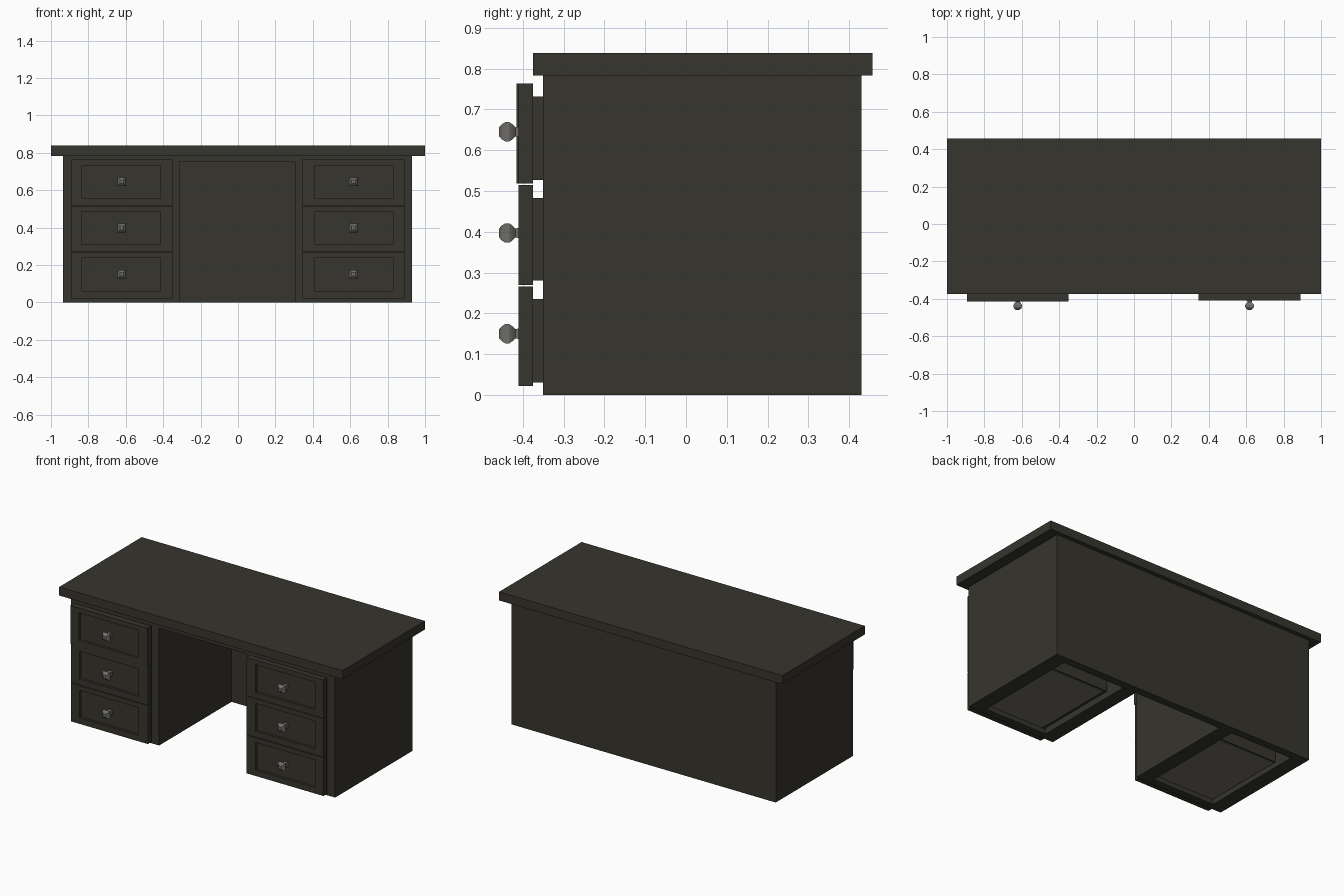
import bpy, bmesh, math
from mathutils import Vector

if "Cube" in bpy.data.objects:
    bpy.data.objects.remove(bpy.data.objects["Cube"])


def material(name, rgb):
    m = bpy.data.materials.new(name)
    m.diffuse_color = (*rgb, 1)
    m.use_nodes = True
    m.node_tree.nodes["Principled BSDF"].inputs["Base Color"].default_value = m.diffuse_color
    return m


WOOD = material("dark wood", (0.037, 0.035, 0.026))
GREY = material("grey metal", (0.16, 0.155, 0.14))
CX = -0.002  # the carcass sits a touch left of centre


def finish(name, bm, mat):
    bmesh.ops.recalc_face_normals(bm, faces=bm.faces)
    me = bpy.data.meshes.new(name)
    bm.to_mesh(me)
    bm.free()
    me.materials.append(mat)
    ob = bpy.data.objects.new(name, me)
    bpy.context.collection.objects.link(ob)
    return ob


def box_bm(x0, x1, y0, y1, z0, z1):
    bm = bmesh.new()
    bmesh.ops.create_cube(bm, size=1)
    for v in bm.verts:
        v.co = Vector((x1 if v.co.x > 0 else x0,
                       y1 if v.co.y > 0 else y0,
                       z1 if v.co.z > 0 else z0))
    return bm


def box(name, x0, x1, y0, y1, z0, z1, mat=WOOD):
    return finish(name, box_bm(x0, x1, y0, y1, z0, z1), mat)


def mbox(name, s, x0, x1, *rest, mat=WOOD):
    # box given for the right side, mirrored when s = -1
    a, b = sorted((CX + s * x0, CX + s * x1))
    return box(name, a, b, *rest, mat)


def drawer_front(name, s, y0, z0, z1):
    # slab with a recessed panel on its front face
    a, b = sorted((CX + s * 0.348, CX + s * 0.892))
    bm = box_bm(a, b, y0, -0.375, z0, z1)
    bm.normal_update()
    front = min(bm.faces, key=lambda f: f.calc_center_median().y)
    pa, pb = sorted((CX + s * 0.413, CX + s * 0.832))
    zc = (z0 + z1) / 2 + 0.004
    bmesh.ops.inset_region(bm, faces=[front], thickness=0.03)
    inner = min((f for f in bm.faces if abs(f.normal.y) > 0.9),
                key=lambda f: (round(f.calc_center_median().y, 4), f.calc_area()))
    inner = front if front.is_valid else inner
    mid = (a + b) / 2
    zmid = (z0 + z1) / 2
    for v in inner.verts:
        v.co.x = pb if v.co.x > mid else pa
        v.co.z = zc + (0.088 if v.co.z > zmid else -0.088)
    res = bmesh.ops.extrude_discrete_faces(bm, faces=[inner])
    for v in res["faces"][0].verts:
        v.co.y += 0.015
    return finish(name, bm, WOOD)


def knob(name, x, z):
    # four-sided lathe around the y axis
    profile = [(-0.459, 0.010), (-0.451, 0.019), (-0.443, 0.0235), (-0.433, 0.0235),
               (-0.425, 0.018), (-0.418, 0.011), (-0.410, 0.013), (-0.394, 0.013)]
    bm = bmesh.new()
    rings = []
    for y, r in profile:
        rings.append([bm.verts.new((x + sx * r, y, z + sz * r))
                      for sx, sz in ((1, 1), (-1, 1), (-1, -1), (1, -1))])
    for p, q in zip(rings, rings[1:]):
        for i in range(4):
            j = (i + 1) % 4
            bm.faces.new((p[i], p[j], q[j], q[i]))
    bm.faces.new(rings[0])
    bm.faces.new(rings[-1])
    return finish(name, bm, GREY)


# desk top and the structural slab beneath it
box("desk_top", -1, 1, -0.375, 0.457, 0.783, 0.838)
box("upper_frame", CX - 0.933, CX + 0.933, -0.35, 0.43, 0.75, 0.783)
box("back_panel", CX - 0.933, CX + 0.933, 0.38, 0.43, 0, 0.75)

for s, side in ((-1, "left"), (1, "right")):
    # hollow pedestal, open at the bottom
    mbox(side + "_outer_wall", s, 0.84, 0.933, -0.35, 0.38, 0, 0.75)
    mbox(side + "_inner_wall", s, 0.31, 0.40, -0.35, 0.38, 0, 0.75)
    mbox(side + "_front_frame", s, 0.40, 0.84, -0.35, -0.305, 0, 0.75)
    for i, (z0, z1, b0, b1, kz) in enumerate(((0.022, 0.266, 0.030, 0.235, 0.150),
                                              (0.270, 0.515, 0.280, 0.483, 0.397),
                                              (0.518, 0.763, 0.527, 0.732, 0.645))):
        tag = f"{side}_drawer_{i + 1}"
        # drawer box, its pale bottom board, its front and its knob
        mbox(tag + "_box", s, 0.412, 0.836, -0.375, 0.25, b0, b1)
        mbox(tag + "_bottom", s, 0.435, 0.832, -0.30, 0.24, b0 - 0.003, b0 + 0.003, mat=GREY)
        drawer_front(tag + "_front", s, -0.415 if (s < 0 and i == 2) else -0.41, z0, z1)
        knob(tag + "_knob", CX + s * 0.62, kz)
